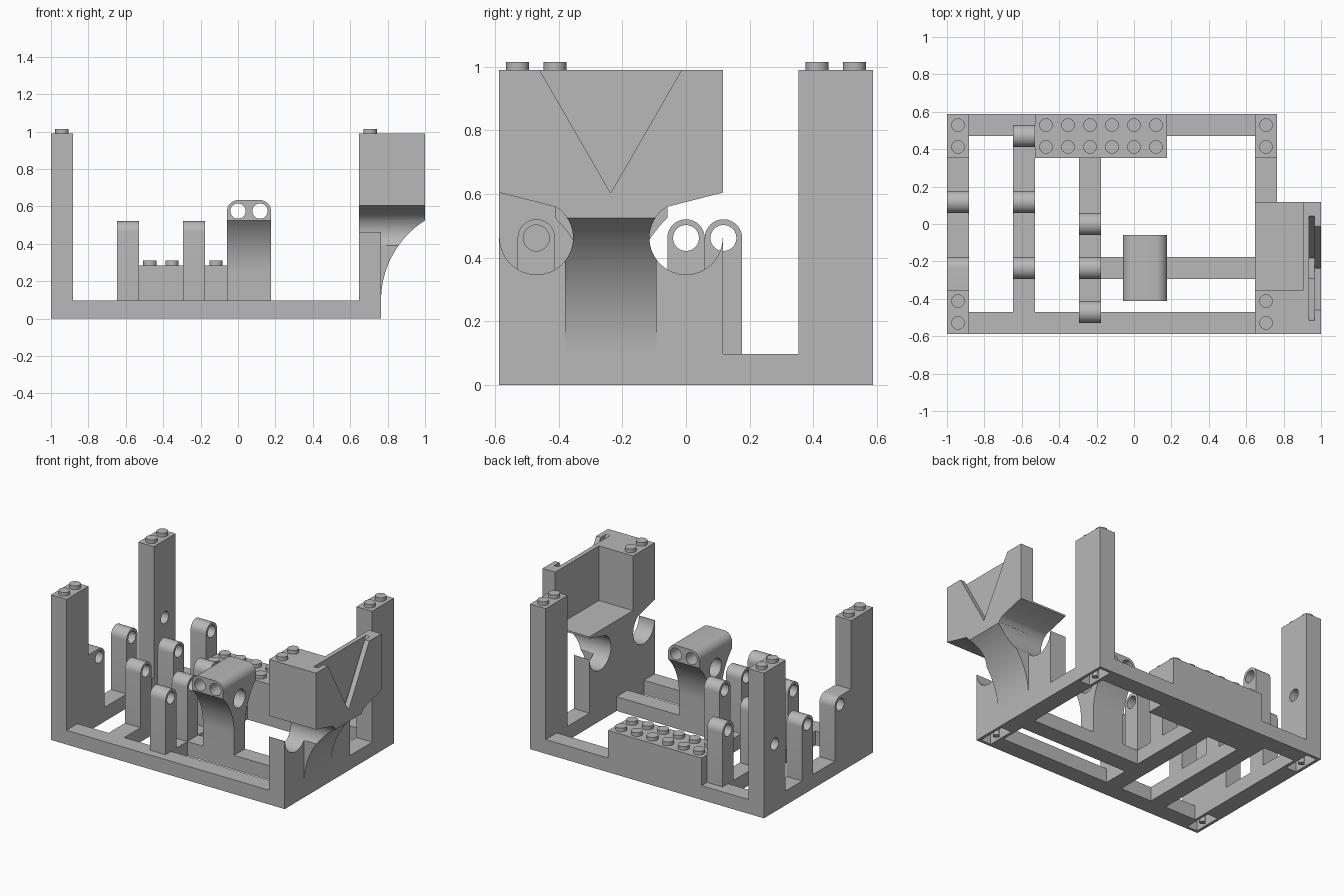
import bpy, bmesh
from math import sin, cos, pi, radians, sqrt

cube = bpy.data.objects.get("Cube")
if cube:
    bpy.data.objects.remove(cube, do_unlink=True)

grey = bpy.data.materials.new("plain grey")
grey.use_nodes = True
colour = (0.48, 0.48, 0.48, 1)
grey.diffuse_color = colour
grey.node_tree.nodes["Principled BSDF"].inputs["Base Color"].default_value = colour

P = 2 / 17            # grid pitch
H = P / 2             # half pitch, also the radius of rounded ends
BASE, TOP = 0.097, 0.99
AXLE = 0.462          # height of the axle line
HOLE = 0.041
parts = []


def prism(name, pts, axis, a, b):
    """Extrude a 2D outline along x (y,z points), y (x,z points) or z (x,y points)."""
    place = {"x": lambda p, t: (t, p[0], p[1]),
             "y": lambda p, t: (p[0], t, p[1]),
             "z": lambda p, t: (p[0], p[1], t)}[axis]
    bm = bmesh.new()
    lo = [bm.verts.new(place(p, a)) for p in pts]
    hi = [bm.verts.new(place(p, b)) for p in pts]
    bm.faces.new(lo)
    bm.faces.new(hi)
    for i in range(len(pts)):
        j = (i + 1) % len(pts)
        bm.faces.new((lo[i], lo[j], hi[j], hi[i]))
    bmesh.ops.recalc_face_normals(bm, faces=bm.faces)
    me = bpy.data.meshes.new(name)
    bm.to_mesh(me)
    bm.free()
    me.materials.append(grey)
    ob = bpy.data.objects.new(name, me)
    bpy.context.collection.objects.link(ob)
    parts.append(ob)
    return ob


def box(name, x, y, z):
    return prism(name, [(x[0], y[0]), (x[1], y[0]), (x[1], y[1]), (x[0], y[1])], "z", *z)


def arc(cx, cy, r, a0, a1, n=24):
    angles = [radians(a0 + (a1 - a0) * i / n) for i in range(n + 1)]
    return [(cx + r * cos(a), cy + r * sin(a)) for a in angles]


def rod(name, c, r, axis, a, b):
    return prism(name, arc(*c, r, 0, 345, 23), axis, a, b)


def combine(ob, tool, operation="DIFFERENCE"):
    """Apply a boolean and drop the tool."""
    mod = ob.modifiers.new("cut", "BOOLEAN")
    mod.operation, mod.object, mod.solver = operation, tool, "EXACT"
    bpy.context.view_layer.objects.active = ob
    bpy.ops.object.modifier_apply(modifier=mod.name)
    parts.remove(tool)
    bpy.data.objects.remove(tool, do_unlink=True)


def flare(z0, h, d, n=20):
    """Offsets (out, z) of an arc that starts vertical and sweeps outward."""
    r = (h * h + d * d) / (2 * d)
    return [(r - sqrt(r * r - (h * i / n) ** 2), z0 + h * i / n) for i in range(n + 1)]


def studs(name, xs, ys, z):
    for x in xs:
        for y in ys:
            rod(name, (x, y), 0.036, "z", z, z + 0.025)


X0, X1, Y1 = -1.0, 15 * P - 1, 5 * P
col = lambda i: X0 + i * P          # grid line along x
row = lambda j: -Y1 + j * P         # grid line along y

# Base frame with openings
frame = box("base_frame", (X0, X1), (-Y1, Y1), (0, BASE))
for i0, i1, j0, j1 in [(1, 3, 1, 9), (4, 6, 1, 8), (7, 14, 1, 2.5), (7, 14, 3.5, 8), (10, 14, 8, 9)]:
    # the middle rail sits half a pitch off the grid
    combine(frame, box("opening", (col(i0), col(i1)), (row(j0), row(j1)), (-0.1, 0.2)))

# Sockets under the corners, each with a pin
for i in (0, 14):
    for j in (0, 8):
        e = 0.02
        combine(frame, box("socket", (col(i) + e, col(i + 1) - e),
                           (row(j) + e, row(j + 2) - e), (-0.1, 0.08)))
        rod("socket_pin", (col(i) + H, row(j + 1)), 0.02, "z", 0, 0.085)

# Corner towers
for name, i, j in [("front_left_tower", 0, 0), ("back_left_tower", 0, 8), ("back_right_tower", 14, 8)]:
    tower = box(name, (col(i), col(i + 1)), (row(j), row(j + 2)), (BASE, TOP))
    if (i, j) == (0, 8):
        combine(tower, rod("bore", (row(9), AXLE), HOLE, "x", -2, 0))
    studs("tower_stud", [col(i) + H], [row(j) + H, row(j + 1) + H], TOP)

# Studded block at the back
box("stud_block", (col(4), col(10)), (row(8), row(10)), (BASE, 0.285))
studs("block_stud", [col(i) + H for i in range(4, 10)], [row(8) + H, row(9) + H], 0.285)

# Rounded axle posts, standing in three lines
for i, centres in [(0, (6,)), (3, (3, 6, 9)), (6, (1, 3, 5))]:
    for j in centres:
        y = row(j)
        pts = [(y - H, BASE), (y + H, BASE)] + arc(y, AXLE, H, 0, 180, 16)
        post = prism("axle_post", pts, "x", col(i), col(i + 1))
        combine(post, rod("bore", (y, AXLE), HOLE, "x", -2, 2))

# Axle post merged with the front left tower
y = row(3)
post = prism("tower_axle_post", [(row(2), BASE), (y + H, BASE)] + arc(y, AXLE, H, 0, 90, 8)
             + [(row(2), AXLE + H)], "x", col(0), col(1))
combine(post, rod("bore", (y, AXLE), HOLE, "x", -2, 2))

# Flared pedestal with a rounded head
side = flare(0.245, 0.28, P)
pts = [(y + H, BASE)] + [(y + H + o, z) for o, z in side] + [(y + 3 * H, 0.634), (y - 3 * H, 0.634)]
pts += [(y - H - o, z) for o, z in reversed(side)] + [(y - H, BASE)]
pedestal = prism("flared_pedestal", pts, "x", col(8) - 0.1, col(10) + 0.1)
xa, xb, zc = col(8) + H, col(9) + H, 0.575
shape = [(col(8), 0), (col(10), 0)] + arc(xb, zc, H, 0, 90, 10) + arc(xa, zc, H, 90, 180, 10)
combine(pedestal, prism("outline", shape, "y", -1, 1), "INTERSECT")
for x in (xa, xb):
    combine(pedestal, rod("bore", (x, zc), HOLE, "y", -1, 1))
combine(pedestal, rod("bore", (y, AXLE), 0.062, "x", -1, 1))

# Overhanging right block with two round side recesses
yb, lip, r = row(6) , 0.605, 0.115
pts = [(-Y1, BASE), (0.117, BASE), (0.117, AXLE)]
pts += arc(0, AXLE, r, 0, -238, 32)
pts += [(0.117, lip), (0.117, TOP), (-Y1, TOP), (-Y1, lip)]
pts += arc(-0.47, AXLE, r, 58, -180, 32) + [(-Y1, AXLE)]
block = prism("overhang_block", pts, "x", col(14), 1.0)

# Swept underside, narrowed to the middle
under = [(X1 + o, z) for o, z in flare(BASE, 0.428, 1 - X1)]
combine(block, prism("sweep", [(X1, 0)] + under + [(1.1, 0.525), (1.1, 0)], "y", -1, 1))
for ya, yz in [(-0.7, -0.38), (-0.093, 0.2)]:
    combine(block, box("side_cut", (X1, 1.2), (ya, yz), (0, 0.53)))

# Open pocket behind the outer wall
combine(block, box("pocket", (0.5, 0.905), (row(2), 0.3), (0.617, 1.2)))

# V-shaped slot, wider on its inner layer
mid = -0.237
for half, foot, a, b in [(0.28, 0.055, 0.935, 0.966), (0.223, 0.001, 0.96, 1.1)]:
    v = [(mid - half, TOP), (mid - half, 1.1), (mid + half, 1.1), (mid + half, TOP),
         (mid + foot, lip), (mid - foot, lip)]
    combine(block, prism("v_slot", v, "x", a, b))
studs("block_stud", [col(14) + H], [row(0) + H, row(1) + H], TOP)

# Smooth the round surfaces, keep the edges sharp
bpy.ops.object.select_all(action="DESELECT")
for ob in parts:
    ob.select_set(True)
bpy.context.view_layer.objects.active = parts[0]
bpy.ops.object.shade_smooth_by_angle(angle=radians(30))
